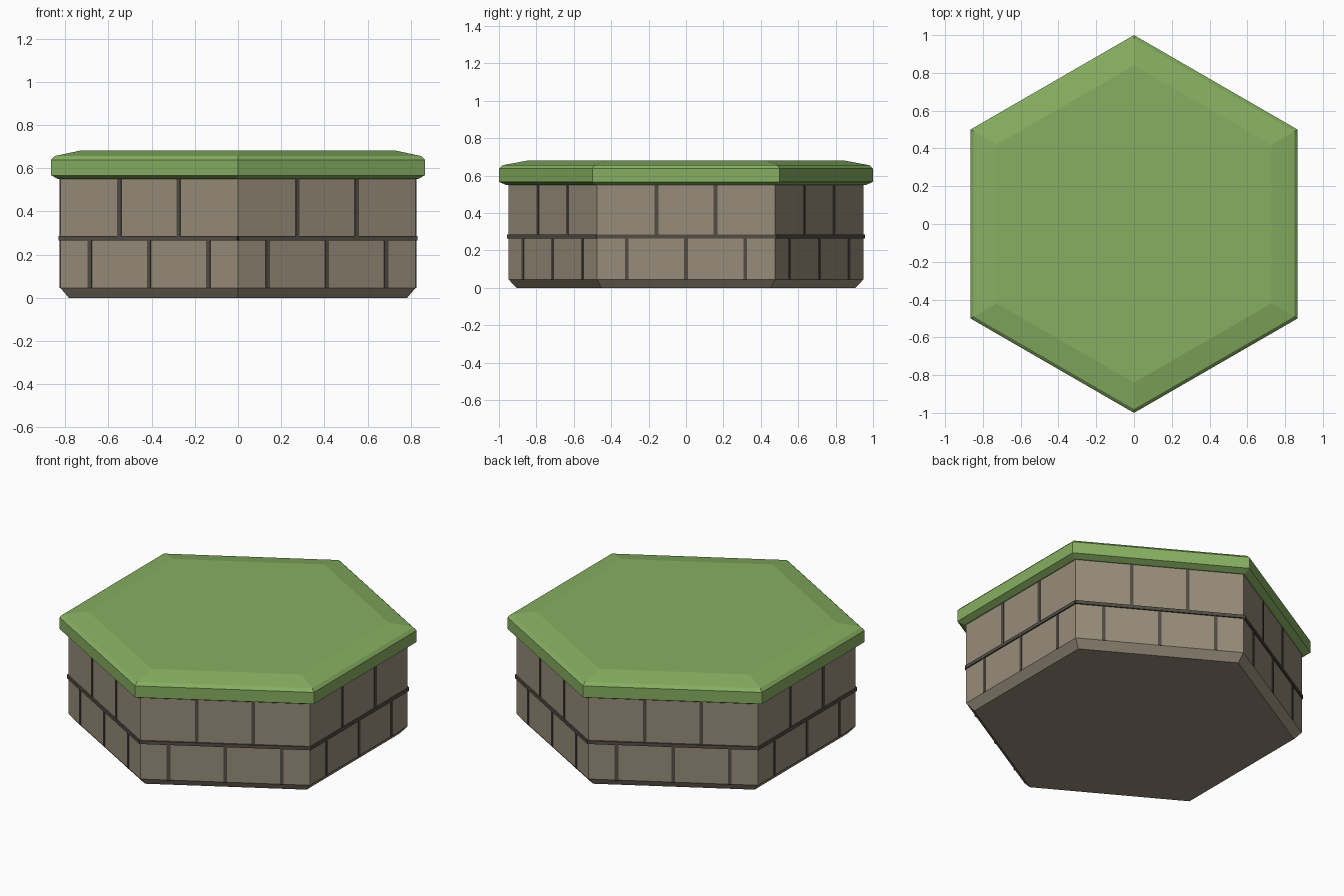
import bpy, bmesh
from math import radians, sin, cos, pi
from mathutils import Matrix, Vector

if "Cube" in bpy.data.objects:
    bpy.data.objects.remove(bpy.data.objects["Cube"])


def material(name, rgb):
    m = bpy.data.materials.new(name)
    m.diffuse_color = (*rgb, 1)
    m.use_nodes = True
    m.node_tree.nodes["Principled BSDF"].inputs["Base Color"].default_value = m.diffuse_color
    return m


GRASS = material("grass_green", (0.24, 0.43, 0.12))
STONE = material("stone", (0.31, 0.265, 0.195))
MORTAR = material("dark_mortar", (0.085, 0.073, 0.058))


def finish(name, bm, mat):
    bmesh.ops.recalc_face_normals(bm, faces=bm.faces)
    me = bpy.data.meshes.new(name)
    bm.to_mesh(me)
    bm.free()
    me.materials.append(mat)
    ob = bpy.data.objects.new(name, me)
    bpy.context.collection.objects.link(ob)
    return ob


def hex_stack(name, profile, mat):
    """Closed hexagonal solid from (corner radius, z) pairs, points on +-y."""
    bm = bmesh.new()
    rings = [[bm.verts.new((r * cos(pi / 2 + k * pi / 3), r * sin(pi / 2 + k * pi / 3), z))
              for k in range(6)] for r, z in profile]
    bm.faces.new(rings[0])
    bm.faces.new(rings[-1])
    for a, b in zip(rings, rings[1:]):
        for k in range(6):
            n = (k + 1) % 6
            bm.faces.new((a[k], a[n], b[n], b[k]))
    return finish(name, bm, mat)


def wall_strips(name, strips, proud, mat):
    """Thin boxes repeated on all six walls; strips = (offset, width, z0, z1)."""
    bm = bmesh.new()
    depth = 0.03
    for k in range(6):
        turn = Matrix.Rotation(radians(60 * k), 4, 'Z')
        for u, w, z0, z1 in strips:
            place = Matrix.Translation(Vector((APOTHEM + proud - depth / 2, u, (z0 + z1) / 2)))
            size = Matrix.Diagonal((depth, w, z1 - z0, 1))
            bmesh.ops.create_cube(bm, size=1, matrix=turn @ place @ size)
    return finish(name, bm, mat)


R = 0.95                       # wall corner radius = wall length
APOTHEM = R * cos(pi / 6)

# Stone body with chamfered foot
hex_stack("stone_base", [(0.905, 0), (R, 0.046), (R, 0.56)], STONE)

# Grass cap with sloped underside and rounded-over top edge
hex_stack("grass_top", [(0.962, 0.55), (1.0, 0.567), (1.0, 0.638),
                        (0.98, 0.656), (0.84, 0.682)], GRASS)

# Horizontal mortar course
wall_strips("mortar_course", [(0, R, 0.265, 0.285)], 0.008, MORTAR)

# Staggered vertical joints: three in the lower row, two in the upper
lower = [(i * R / 3, 0.02, 0.046, 0.265) for i in (-1, 0, 1)]
upper = [(i * R / 6, 0.02, 0.285, 0.55) for i in (-1, 1)]
wall_strips("brick_joints", lower + upper, 0.004, MORTAR)
